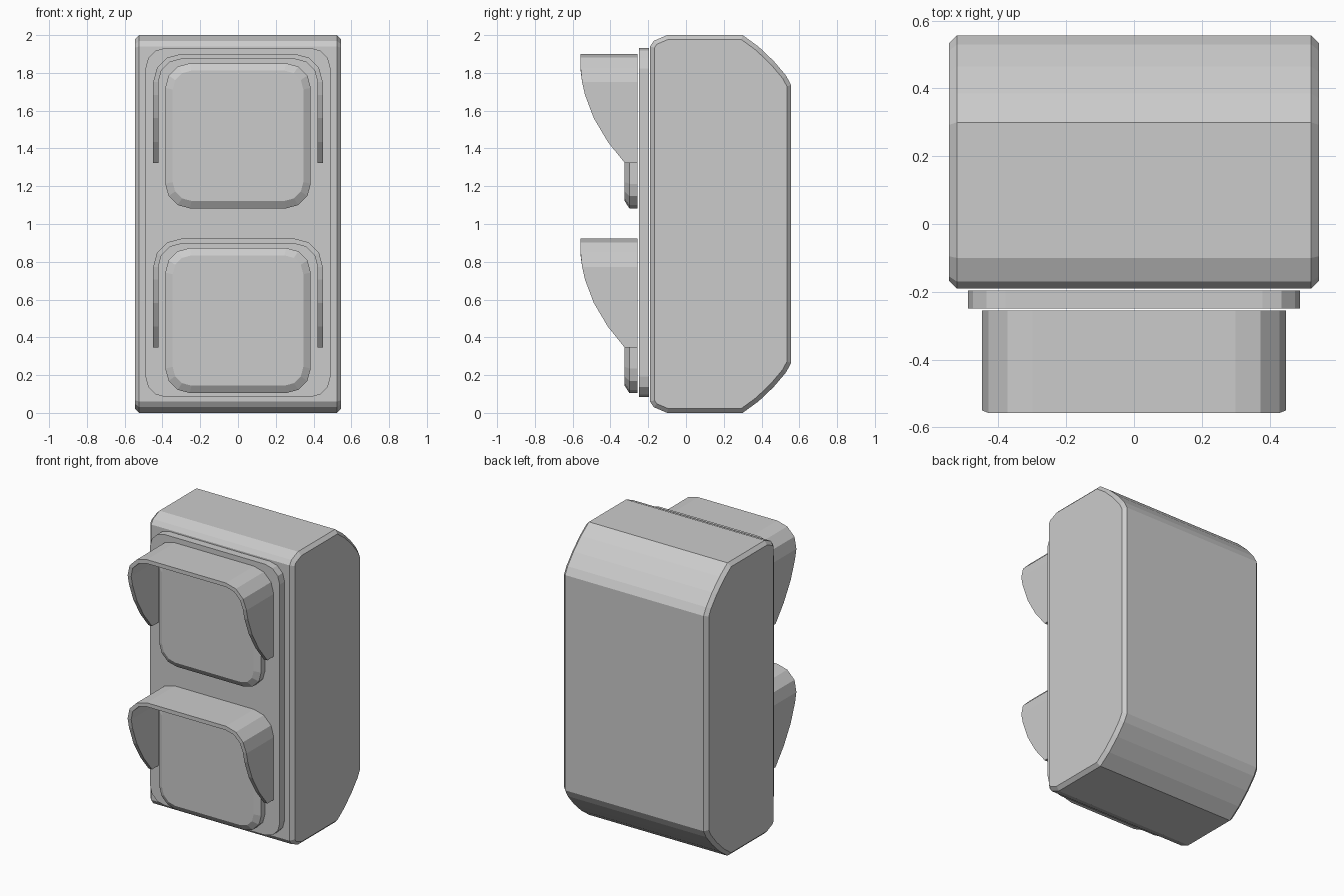
import bpy, bmesh, math

if "Cube" in bpy.data.objects:
    bpy.data.objects.remove(bpy.data.objects["Cube"])


def finish(bm, name):
    bmesh.ops.recalc_face_normals(bm, faces=bm.faces[:])
    mesh = bpy.data.meshes.new(name)
    bm.to_mesh(mesh)
    bm.free()
    obj = bpy.data.objects.new(name, mesh)
    bpy.context.collection.objects.link(obj)
    return obj


def rounded_rect(hx, z0, z1, r, seg=3):
    pts = []
    corners = [(hx - r, z1 - r), (-hx + r, z1 - r), (-hx + r, z0 + r), (hx - r, z0 + r)]
    for k, (cx, cz) in enumerate(corners):
        for i in range(seg + 1):
            a = math.pi / 2 * (k + i / seg)
            pts.append((cx + r * math.cos(a), cz + r * math.sin(a)))
    return pts


def loft(name, loops):
    """Closed solid through (y, outline) loops of equal length."""
    bm = bmesh.new()
    rings = [[bm.verts.new((x, y, z)) for x, z in pts] for y, pts in loops]
    for a, b in zip(rings, rings[1:]):
        for i in range(len(a)):
            j = (i + 1) % len(a)
            bm.faces.new((a[i], a[j], b[j], b[i]))
    bm.faces.new(rings[0])
    bm.faces.new(rings[-1])
    return finish(bm, name)


# Housing: side profile extruded across x, side rims chamfered
HALF_W = 0.546
top = [(-0.19, 1.94), (-0.17, 1.97), (-0.10, 2.0), (0.30, 2.0),
       (0.385, 1.938), (0.465, 1.862), (0.53, 1.785), (0.557, 1.735)]
profile = top + [(y, 2 - z) for y, z in reversed(top)]
bm = bmesh.new()
left = bm.faces.new([bm.verts.new((-HALF_W, y, z)) for y, z in profile])
ext = bmesh.ops.extrude_face_region(bm, geom=[left], use_keep_orig=True)
bmesh.ops.translate(bm, vec=(2 * HALF_W, 0, 0),
                    verts=[g for g in ext["geom"] if isinstance(g, bmesh.types.BMVert)])
bmesh.ops.recalc_face_normals(bm, faces=bm.faces[:])
rims = [e for e in bm.edges if abs(e.verts[0].co.x - e.verts[1].co.x) < 1e-5]
bmesh.ops.bevel(bm, geom=rims, offset=0.023, segments=1, affect='EDGES')
finish(bm, "housing")

# Front plate
plate = rounded_rect(0.49, 0.083, 1.933, 0.11)
loft("front_plate", [(-0.197, plate), (-0.25, plate)])

# Visor side curve: z below the visor top -> front y
CURVE = [(-0.577, -0.325), (-0.466, -0.414), (-0.341, -0.488),
         (-0.217, -0.535), (-0.15, -0.55), (-0.09, -0.558), (0.0, -0.558)]


def front_y(dz):
    for (z0, y0), (z1, y1) in zip(CURVE, CURVE[1:]):
        if dz <= z1:
            return y0 + (y1 - y0) * (dz - z0) / (z1 - z0)
    return CURVE[-1][1]


def visor(name, ztop):
    hx, r, t, back = 0.449, 0.15, 0.027, -0.256
    # Right half as (outer x, inner x, outer z, inner z)
    half = [(hx, hx - t, dz, dz) for dz, _ in CURVE[:4]]
    for i in range(4):
        a = math.pi / 6 * i
        c, s = math.cos(a), math.sin(a)
        half.append((hx - r + r * c, hx - r + (r - t) * c,
                     -r + r * s, -r + (r - t) * s))
    path = half + [(-a, -b, c, d) for a, b, c, d in reversed(half)]
    bm = bmesh.new()
    rows = []
    for xo, xi, zo, zi in path:
        y = front_y(zo)
        rows.append([bm.verts.new(p) for p in (
            (xo, back, ztop + zo), (xo, y, ztop + zo),
            (xi, y, ztop + zi), (xi, back, ztop + zi))])
    for a, b in zip(rows, rows[1:]):
        for i in range(4):
            j = (i + 1) % 4
            bm.faces.new((a[i], a[j], b[j], b[i]))
    bm.faces.new(rows[0])
    bm.faces.new(rows[-1])
    finish(bm, name)


# Two lenses with chamfered fronts, each under a visor
for label, dz in (("upper", 0.0), ("lower", -0.978)):
    rim = rounded_rect(0.385, 1.083 + dz, 1.851 + dz, 0.13)
    face = rounded_rect(0.346, 1.122 + dz, 1.812 + dz, 0.10)
    loft(label + "_lens", [(-0.257, rim), (-0.30, rim), (-0.325, face)])
    visor(label + "_visor", 1.901 + dz)
